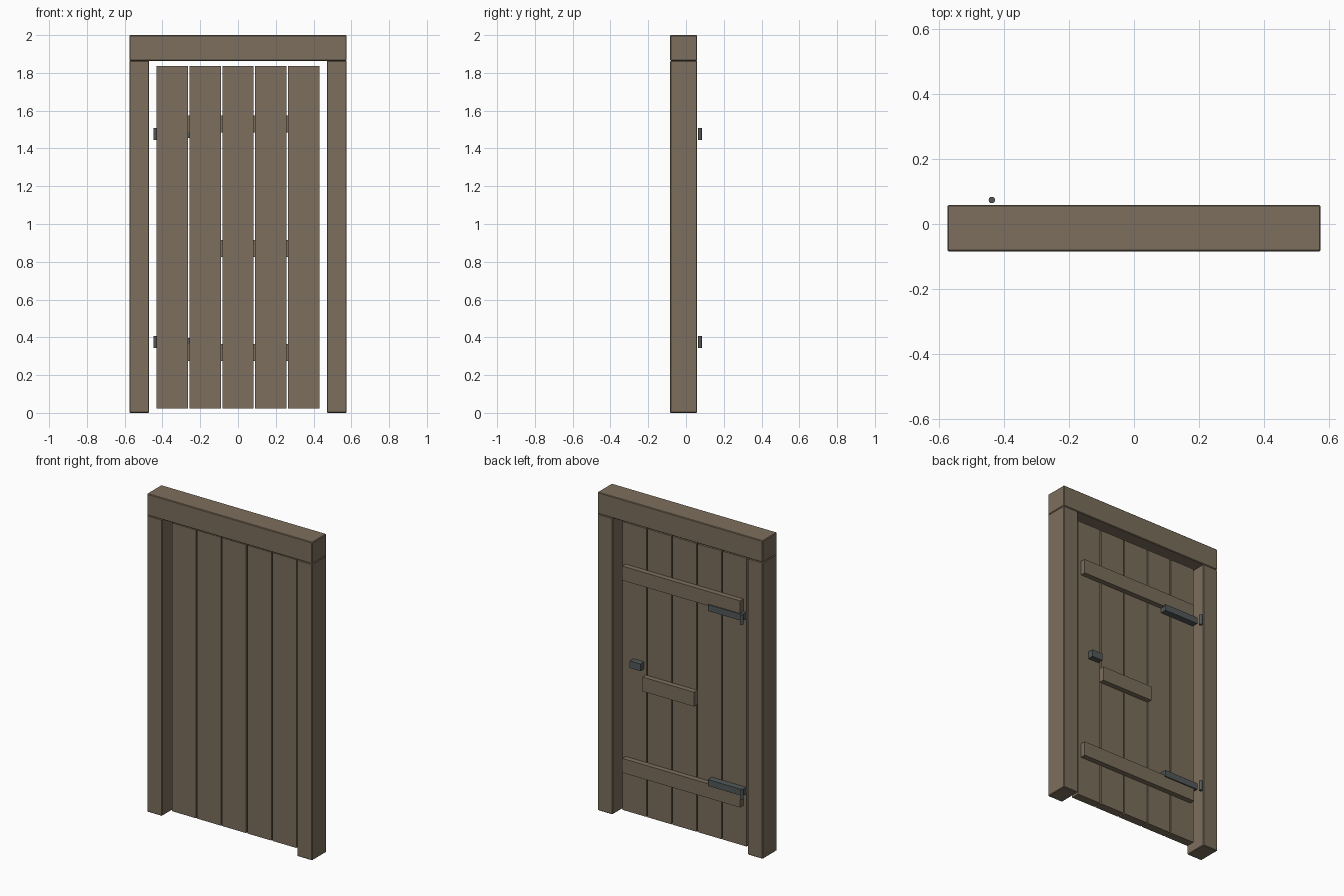
import bpy
import bmesh
from mathutils import Vector

if "Cube" in bpy.data.objects:
    bpy.data.objects.remove(bpy.data.objects["Cube"])


def material(name, rgb):
    m = bpy.data.materials.new(name)
    m.diffuse_color = (*rgb, 1.0)
    m.use_nodes = True
    m.node_tree.nodes["Principled BSDF"].inputs["Base Color"].default_value = m.diffuse_color
    return m


WOOD = material("weathered_wood", (0.202, 0.156, 0.107))
IRON = material("dark_iron", (0.085, 0.098, 0.098))


def finish(name, bm, mat, bevel=0.0):
    me = bpy.data.meshes.new(name)
    bm.to_mesh(me)
    bm.free()
    me.materials.append(mat)
    ob = bpy.data.objects.new(name, me)
    bpy.context.collection.objects.link(ob)
    if bevel:
        mod = ob.modifiers.new("bevel", 'BEVEL')
        mod.width = bevel
        mod.segments = 1
    return ob


def box(name, x, y, z, mat=WOOD, bevel=0.0):
    """Box from (min, max) ranges on each axis."""
    bm = bmesh.new()
    bmesh.ops.create_cube(bm, size=1)
    lo, hi = Vector((x[0], y[0], z[0])), Vector((x[1], y[1], z[1]))
    for v in bm.verts:
        v.co = Vector((lo[i] if v.co[i] < 0 else hi[i] for i in range(3)))
    return finish(name, bm, mat, bevel)


def pin(name, x, y, z, radius, height):
    bm = bmesh.new()
    bmesh.ops.create_cone(bm, cap_ends=True, segments=12, radius1=radius,
                          radius2=radius, depth=height)
    bmesh.ops.translate(bm, verts=bm.verts, vec=(x, y, z))
    return finish(name, bm, IRON)


# Frame: two posts and a lintel
FRAME_Y = (-0.084, 0.059)
box("left_post", (-0.575, -0.47), FRAME_Y, (0, 1.864), bevel=0.004)
box("right_post", (0.47, 0.575), FRAME_Y, (0, 1.864), bevel=0.004)
box("lintel", (-0.575, 0.575), FRAME_Y, (1.864, 2.0), bevel=0.004)

# Five door planks
for i in range(5):
    cx = (i - 2) * 0.1746
    box(f"plank_{i + 1}", (cx - 0.0833, cx + 0.0833), (-0.038, 0.015), (0.024, 1.836))

# Ledges across the back
LEDGE_Y = (0.015, 0.048)
box("upper_ledge", (-0.41, 0.41), LEDGE_Y, (1.485, 1.575))
box("lower_ledge", (-0.41, 0.41), LEDGE_Y, (0.276, 0.366))
box("middle_ledge", (-0.09, 0.27), LEDGE_Y, (0.825, 0.915))

# Hinge straps and pins
for side, z in (("upper", 1.476), ("lower", 0.376)):
    box(f"{side}_hinge_strap", (-0.43, -0.19), (0.015, 0.055), (z - 0.02, z + 0.02), IRON)
    pin(f"{side}_hinge_pin", -0.438, 0.074, z, 0.01, 0.064)

# Latch block
box("latch", (0.28, 0.355), (0.015, 0.052), (0.95, 0.995), IRON)
